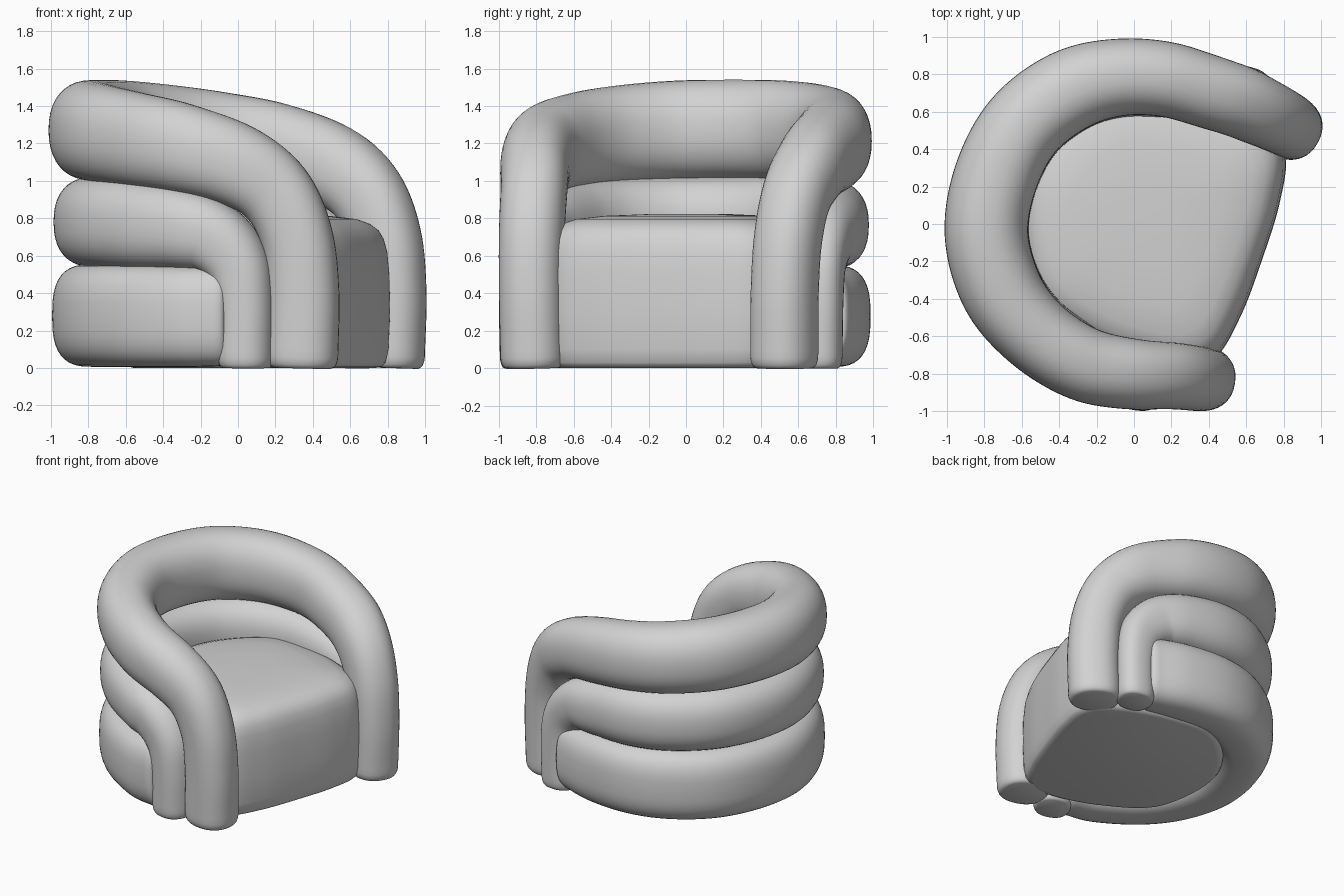
import bpy, bmesh, math
from mathutils import Vector

if "Cube" in bpy.data.objects:
    bpy.data.objects.remove(bpy.data.objects["Cube"])

TURN = math.radians(-19)      # the chair is turned off the x axis
SIDES = 40

fabric = bpy.data.materials.new("grey_fabric")
fabric.use_nodes = True
GREY = (0.65, 0.65, 0.65, 1)
fabric.diffuse_color = GREY
fabric.node_tree.nodes["Principled BSDF"].inputs["Base Color"].default_value = GREY


def spline(points, steps, closed=False):
    """Catmull-Rom samples through points of any dimension."""
    n = len(points)
    pts = [Vector(p) for p in points]
    # an open path starts on the symmetry plane, so its neighbour is a reflection
    before = pts[1].copy()
    before[1] = -before[1]
    after = pts[-1] * 2 - pts[-2]

    def get(i):
        if closed:
            return pts[i % n]
        return before if i < 0 else (after if i >= n else pts[i])

    out = []
    for i in range(n if closed else n - 1):
        a, b, c, d = (get(i + k) for k in (-1, 0, 1, 2))
        for s in range(steps):
            t = s / steps
            out.append((b * 2 + (c - a) * t + (a * 2 - b * 5 + c * 4 - d) * t ** 2
                        + (b * 3 - a - c * 3 + d) * t ** 3) * 0.5)
    if not closed:
        out.append(pts[-1])
    return out


def loft(name, rings):
    """Skin a list of rings, cap both ends and make the object."""
    bm = bmesh.new()
    loops = [[bm.verts.new(p) for p in ring] for ring in rings]
    for lo, hi in zip(loops, loops[1:]):
        for i in range(len(lo)):
            j = (i + 1) % len(lo)
            bm.faces.new((lo[i], lo[j], hi[j], hi[i]))
    bm.faces.new(loops[0])
    bm.faces.new(loops[-1])
    bmesh.ops.recalc_face_normals(bm, faces=bm.faces)
    mesh = bpy.data.meshes.new(name)
    bm.to_mesh(mesh)
    bm.free()
    mesh.materials.append(fabric)
    mesh.shade_smooth()
    obj = bpy.data.objects.new(name, mesh)
    bpy.context.collection.objects.link(obj)
    obj.rotation_euler.z = TURN
    obj.location = (0.013, 0.038, 0)


def lean(p, side):
    """Place a point on one side; the back sits a little off the arms' axis."""
    t = min(max(p.x / 0.6, 0), 1)
    shift = -0.04 + 0.05 * t * t * (3 - 2 * t)
    return Vector((p.x, p.y * side + shift, p.z))


def bolster(name, controls, power):
    """Sweep a padded tube along half a path and reflect it to the other arm."""
    path = spline(controls, 8)
    rings = []
    wide = Vector((-1, 0, 0))

    def ring(centre, scale, w, h):
        result = []
        for k in range(SIDES):
            a = math.tau * k / SIDES
            c, s = math.cos(a), math.sin(a)
            x = math.copysign(abs(c) ** (2 / power), c) * w * scale
            y = math.copysign(abs(s) ** (2 / power), s) * h * scale
            result.append(centre + wide * x + tall * y)
        return result

    for i, p in enumerate(path):
        if i == 0:
            along = Vector((0, 1, 0))
        else:
            along = path[min(i + 1, len(path) - 1)].xyz - path[i - 1].xyz
            along.normalize()
        # keep the cross-section level, or carry it on where the tube drops
        if along.xy.length > 0.4:
            wide = Vector((-along.y, along.x, 0)).normalized()
        else:
            wide = (wide - along * wide.dot(along)).normalized()
        tall = along.cross(wide)
        rings.append(ring(p.xyz, 1, p[3], p[4]))
    # rounded end
    for step, scale in ((0.02, 0.985), (0.04, 0.95), (0.053, 0.9), (0.06, 0.82)):
        rings.append(ring(p.xyz + along * step, scale, p[3], p[4]))
    left = [[lean(q, 1) for q in r] for r in rings]
    right = [[lean(q, -1) for q in r] for r in rings[:0:-1]]
    loft(name, right + left)


# paths: forward, sideways, height, half width, half height
TOP = [(-.78, 0, 1.275, .225, .265), (-.73, .305, 1.27, .223, .265),
       (-.56, .56, 1.25, .22, .26), (-.33, .715, 1.22, .207, .252),
       (-.05, .792, 1.175, .2, .24), (.25, .782, 1.085, .193, .22),
       (.455, .745, .935, .182, .2), (.567, .725, .70, .175, .19),
       (.6, .715, .4, .173, .19), (.592, .71, .06, .173, .19)]
MIDDLE = [(-.765, 0, .78, .212, .24), (-.715, .3, .78, .212, .24),
          (-.55, .55, .775, .21, .24), (-.325, .705, .765, .203, .235),
          (-.03, .79, .74, .192, .215), (.15, .81, .685, .17, .19),
          (.275, .82, .55, .15, .165), (.32, .825, .35, .142, .145),
          (.32, .82, .06, .142, .142)]
LOWER = [(-.77, 0, .28, .215, .274), (-.72, .3, .28, .215, .274),
         (-.555, .55, .28, .213, .274), (-.325, .71, .278, .207, .272),
         (-.03, .79, .275, .2, .27), (.18, .795, .275, .185, .265)]
bolster("top_bolster_with_arms", TOP, 2.25)
bolster("middle_bolster", MIDDLE, 2.35)
bolster("lower_bolster", LOWER, 2.8)

# seat block: a rounded plan lofted through heights, softly crowned
half = [(.64, .58), (.45, .70), (0, .71), (-.42, .55)]
plan = [(.71, 0), (.70, .32)] + half + [(-.64, 0)]
plan += [(x, -y) for x, y in reversed(half)] + [(.70, -.32)]
outline = spline([(x, y, 0) for x, y in plan], 8, closed=True)
levels = [(0, .90), (.008, .945), (.03, .97), (.1, .99), (.3, 1), (.5, .995),
          (.62, .98), (.69, .955), (.735, .92), (.77, .86), (.795, .77),
          (.813, .58), (.822, .3)]
loft("seat", [[(.03 + (p.x - .03) * s, p.y * s, z) for p in outline]
              for z, s in levels])
